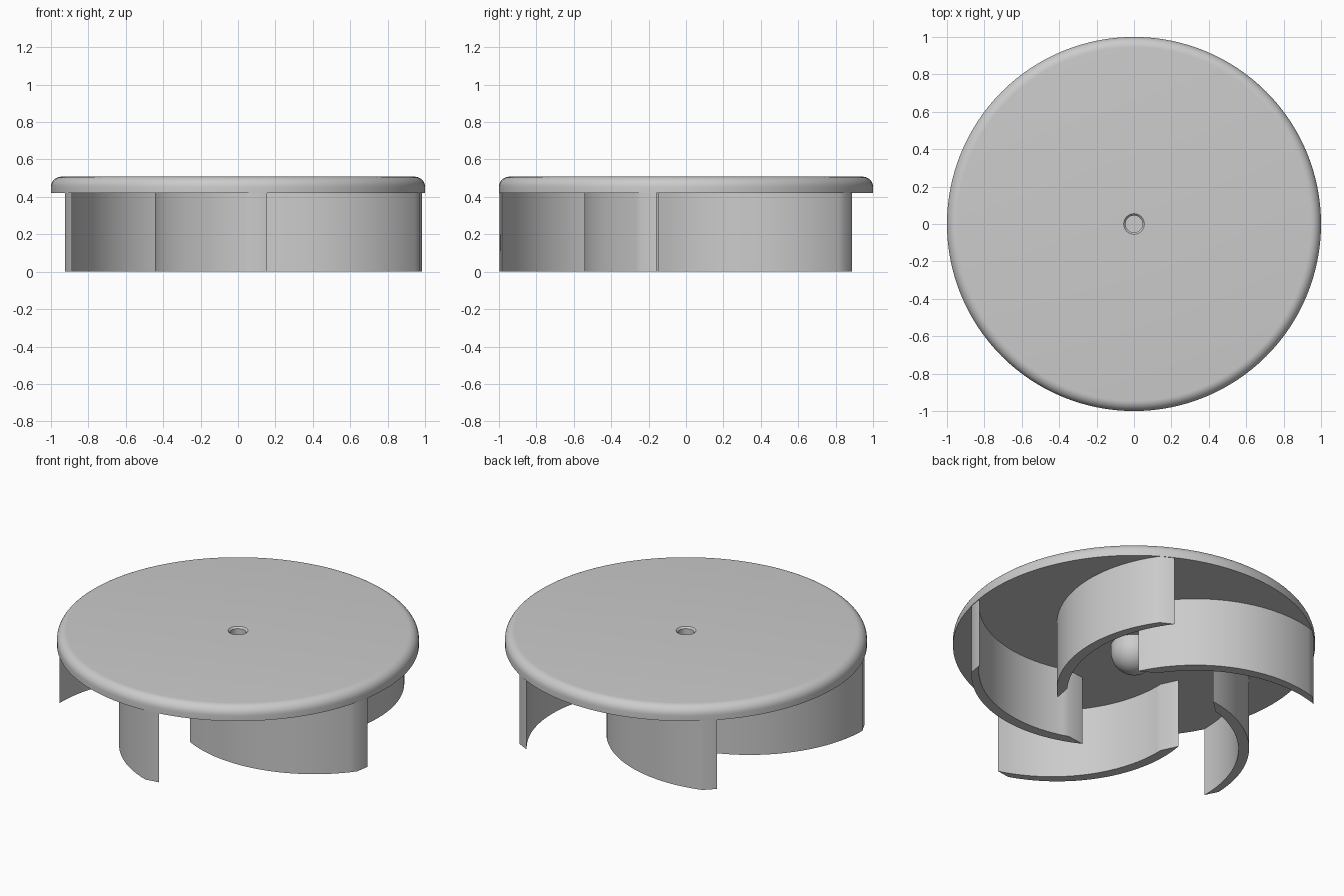
import bpy, bmesh, math
from mathutils import Vector, Matrix

if "Cube" in bpy.data.objects:
    bpy.data.objects.remove(bpy.data.objects["Cube"], do_unlink=True)

grey = bpy.data.materials.new("light_grey")
grey.use_nodes = True
GREY = (0.6, 0.6, 0.6, 1.0)
grey.diffuse_color = GREY
grey.node_tree.nodes["Principled BSDF"].inputs["Base Color"].default_value = GREY

BLADES = 5
DISC_BOTTOM, DISC_TOP = 0.422, 0.508


def arc(cx, cy, r, start, end, steps):
    """Points along a circular arc, angles in degrees."""
    angles = [math.radians(start + (end - start) * i / steps) for i in range(steps + 1)]
    return [(cx + r * math.cos(a), cy + r * math.sin(a)) for a in angles]


def finish(name, bm):
    """Turn a bmesh into a smooth-shaded grey object with sharp edges kept."""
    bmesh.ops.recalc_face_normals(bm, faces=bm.faces)
    mesh = bpy.data.meshes.new(name)
    bm.to_mesh(mesh)
    bm.free()
    mesh.materials.append(grey)
    obj = bpy.data.objects.new(name, mesh)
    bpy.context.collection.objects.link(obj)
    bpy.ops.object.select_all(action='DESELECT')
    obj.select_set(True)
    bpy.context.view_layer.objects.active = obj
    bpy.ops.object.shade_smooth_by_angle(angle=math.radians(30))
    return obj


# Disc with rounded rim, domed hub below and a blind shaft hole on top
profile = [(0, 0.32), (0.045, 0.32), (0.045, DISC_TOP - 0.01), (0.055, DISC_TOP)]
profile += arc(0.945, DISC_TOP - 0.055, 0.055, 90, 0, 8)
profile += [(1.0, DISC_BOTTOM), (0.127, DISC_BOTTOM)]
profile += arc(0, 0.38, 0.127, 0, -90, 12)

bm = bmesh.new()
verts = [bm.verts.new((r, 0, z)) for r, z in profile]
edges = [bm.edges.new(pair) for pair in zip(verts, verts[1:])]
bmesh.ops.spin(bm, geom=verts + edges, cent=(0, 0, 0), axis=(0, 0, 1),
               angle=math.tau, steps=128, use_duplicate=False)
bmesh.ops.remove_doubles(bm, verts=bm.verts, dist=1e-4)
finish("disc_and_hub", bm)

# Curved blades: convex outer arc, concave inner arc, trimmed at hub side and rim
outline = arc(-0.4225, 0.024, 0.772, 25.9, 106.7, 28)
outline += arc(-0.4555, -0.02, 0.766, 108.9, 34.5, 28)

for i in range(BLADES):
    bm = bmesh.new()
    base = bm.faces.new([bm.verts.new((x, y, 0)) for x, y in outline])
    top = bmesh.ops.extrude_face_region(bm, geom=[base])["geom"]
    bmesh.ops.translate(bm, vec=Vector((0, 0, DISC_BOTTOM + 0.01)),
                        verts=[v for v in top if isinstance(v, bmesh.types.BMVert)])
    bmesh.ops.rotate(bm, verts=bm.verts, cent=(0, 0, 0),
                     matrix=Matrix.Rotation(math.tau * i / BLADES, 3, 'Z'))
    finish(f"blade_{i + 1}", bm)
